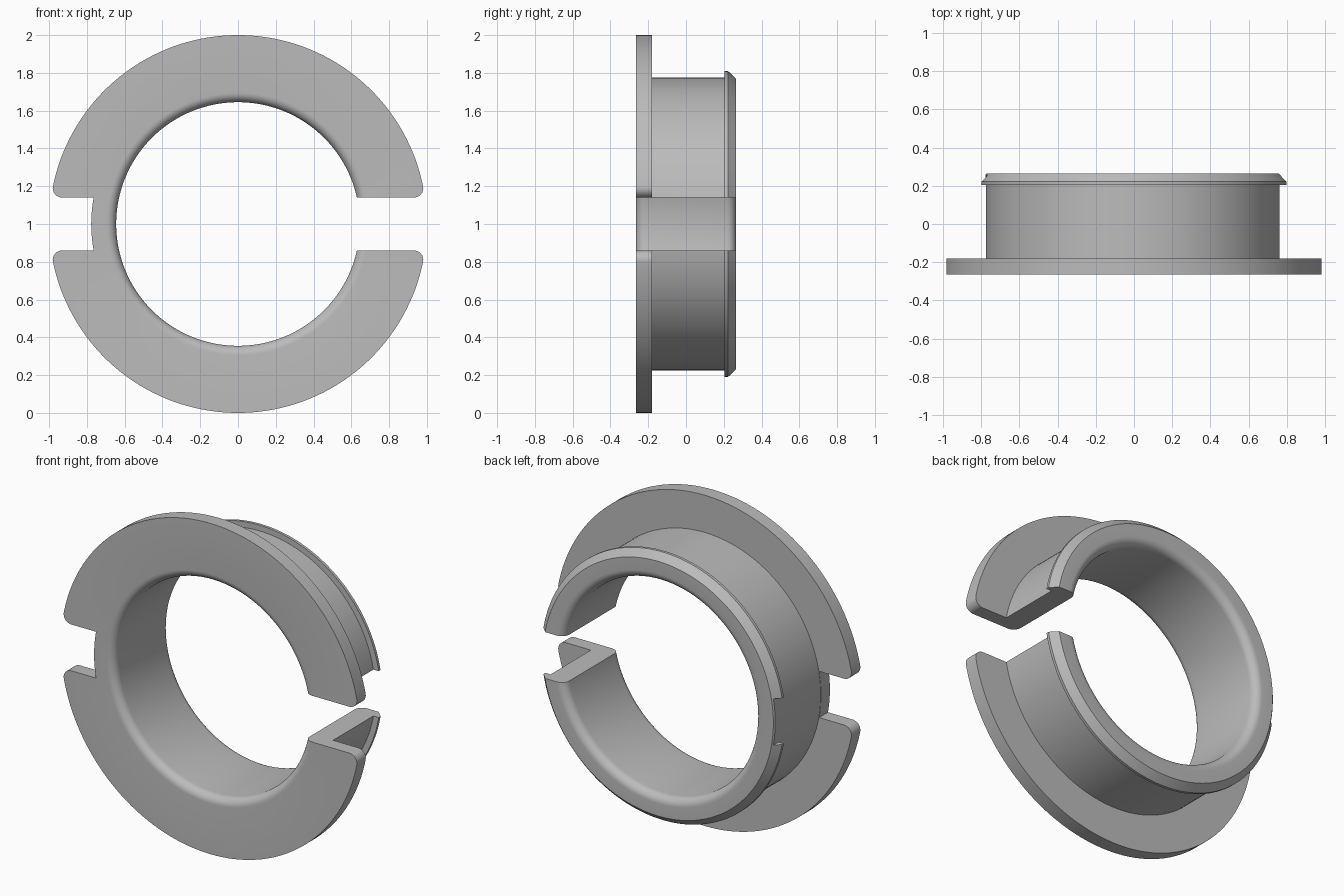
import bpy, bmesh
from math import sin, cos, pi, atan2, sqrt, radians
from mathutils import Vector, Matrix

cube = bpy.data.objects.get("Cube")
if cube:
    bpy.data.objects.remove(cube)

SEGMENTS = 160
BORE, SLEEVE, LIP, FLANGE = 0.645, 0.775, 0.81, 1.0
FRONT, BACK = -0.265, 0.265
FILLET, CORNER, SLOT = 0.05, 0.05, 0.14     # bore rounding, flange corner, half slot height

grey = bpy.data.materials.new("grey")
grey.use_nodes = True
colour = (0.5, 0.5, 0.5, 1)
grey.diffuse_color = colour
grey.node_tree.nodes["Principled BSDF"].inputs["Base Color"].default_value = colour


def make_object(name, bm):
    bmesh.ops.recalc_face_normals(bm, faces=bm.faces)
    mesh = bpy.data.meshes.new(name)
    bm.to_mesh(mesh)
    bm.free()
    mesh.materials.append(grey)
    obj = bpy.data.objects.new(name, mesh)
    bpy.context.collection.objects.link(obj)
    return obj


def arc(cx, cy, r, start, end, steps):
    angles = [start + (end - start) * i / steps for i in range(steps + 1)]
    return [(cx + r * cos(a), cy + r * sin(a)) for a in angles]


# Flanged collar: (radius, y) section revolved around the y axis
section = [(FLANGE, FRONT), (FLANGE, -0.18), (SLEEVE, -0.18), (SLEEVE, 0.205),
           (LIP, 0.205), (LIP, 0.222), (0.77, BACK)]
section += arc(BORE + FILLET, BACK - FILLET, FILLET, pi / 2, pi, 8)
section += arc(BORE + FILLET, FRONT + FILLET, FILLET, pi, 1.5 * pi, 8)

bm = bmesh.new()
rings = []
for i in range(SEGMENTS):
    a = 2 * pi * i / SEGMENTS
    rings.append([bm.verts.new((r * cos(a), y, 1 + r * sin(a))) for r, y in section])
for i, ring in enumerate(rings):
    after = rings[(i + 1) % SEGMENTS]
    for j in range(len(section)):
        k = (j + 1) % len(section)
        bm.faces.new((ring[j], ring[k], after[k], after[j]))
collar = make_object("flanged_collar", bm)


# Slot cutters: outline flares outwards to round the flange corners
def slot_cutter(name, side, inner):
    cz = SLOT + CORNER
    cx = sqrt((FLANGE - CORNER) ** 2 - cz ** 2)
    tangent = atan2(cz, cx)
    upper = arc(cx, cz, CORNER, -pi / 2, tangent, 8)
    upper.append((1.2 * cos(tangent), 1.2 * sin(tangent)))
    lower = [(x, -z) for x, z in reversed(upper)]
    outline = inner + upper + lower
    bm = bmesh.new()
    face = bm.faces.new([bm.verts.new((side * x, -0.5, 1 + z)) for x, z in outline])
    grown = bmesh.ops.extrude_face_region(bm, geom=[face])["geom"]
    bmesh.ops.translate(bm, vec=(0, 1, 0),
                        verts=[v for v in grown if isinstance(v, bmesh.types.BMVert)])
    cutter = make_object(name, bm)
    cutter.hide_render = True
    return cutter


floor = SLEEVE + 0.002
reach = atan2(SLOT, sqrt(floor ** 2 - SLOT ** 2))
cutters = [
    slot_cutter("gap_cutter", 1, [(0.3, -SLOT), (0.3, SLOT)]),
    slot_cutter("notch_cutter", -1, arc(0, 0, floor, -reach, reach, 14)),
]

bpy.context.view_layer.objects.active = collar
collar.select_set(True)
for cutter in cutters:
    mod = collar.modifiers.new("slot", "BOOLEAN")
    mod.operation = "DIFFERENCE"
    mod.solver = "EXACT"
    mod.object = cutter
    bpy.ops.object.modifier_apply(modifier=mod.name)
    bpy.data.objects.remove(cutter)

bpy.ops.object.shade_smooth_by_angle(angle=radians(25))
